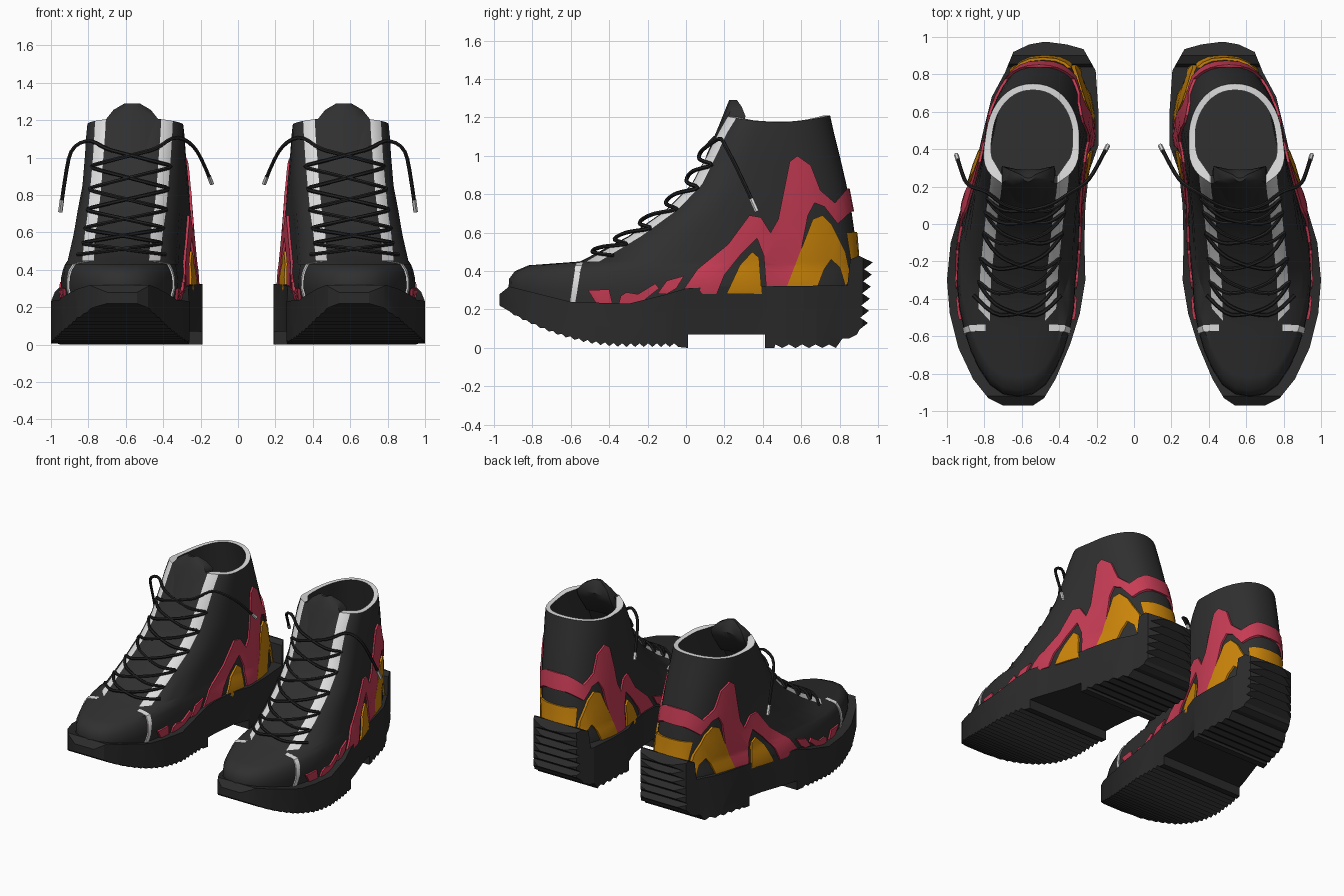
import bpy, bmesh, math

if "Cube" in bpy.data.objects:
    bpy.data.objects.remove(bpy.data.objects["Cube"])

def material(name, rgb):
    m = bpy.data.materials.new(name)
    m.diffuse_color = (*rgb, 1)
    m.use_nodes = True
    m.node_tree.nodes["Principled BSDF"].inputs["Base Color"].default_value = m.diffuse_color
    return m

BLACK = material("upper charcoal", (0.029, 0.029, 0.029))
RUBBER = material("sole rubber", (0.024, 0.024, 0.024))
LACE = material("lace black", (0.016, 0.016, 0.016))
WHITE = material("trim white", (0.74, 0.74, 0.74))
PINK = material("flame pink", (0.57, 0.045, 0.09))
ORANGE = material("flame orange", (0.60, 0.235, 0.003))

def table(rows, t):
    """Linear lookup: first column is the key."""
    if t <= rows[0][0]:
        return rows[0][1:]
    for a, b in zip(rows, rows[1:]):
        if t <= b[0]:
            f = (t - a[0]) / (b[0] - a[0])
            return [p + (q - p) * f for p, q in zip(a[1:], b[1:])]
    return rows[-1][1:]

def finish(name, bm, mats, smooth=None):
    bmesh.ops.recalc_face_normals(bm, faces=bm.faces)
    me = bpy.data.meshes.new(name)
    bm.to_mesh(me)
    bm.free()
    ob = bpy.data.objects.new(name, me)
    bpy.context.collection.objects.link(ob)
    for m in mats:
        me.materials.append(m)
    if smooth:
        shade(ob, smooth)
    return ob

def activate(ob):
    bpy.ops.object.select_all(action='DESELECT')
    ob.select_set(True)
    bpy.context.view_layer.objects.active = ob

def shade(ob, deg):
    activate(ob)
    bpy.ops.object.shade_smooth_by_angle(angle=math.radians(deg))

def skin(rings, rule=None):
    """Closed skin over rings; rule(row, column) picks the material."""
    bm = bmesh.new()
    vs = [[bm.verts.new(p) for p in r] for r in rings]
    n = len(vs[0])
    for i in range(len(vs) - 1):
        for j in range(n):
            k = (j + 1) % n
            f = bm.faces.new((vs[i][j], vs[i][k], vs[i + 1][k], vs[i + 1][j]))
            if rule:
                f.material_index = rule(i, j)
    bm.faces.new(vs[0])
    bm.faces.new(vs[-1])
    return bm

def prism(polys, axis, spans):
    """Extrude flat polygons along x (points are y,z) or z (points are x,y)."""
    bm = bmesh.new()
    for poly in polys:
        for span in spans:
            ends = [[bm.verts.new((h, *p) if axis == 'x' else (*p, h)) for p in poly] for h in span]
            n = len(poly)
            bm.faces.new(ends[0])
            bm.faces.new(ends[1])
            for j in range(n):
                k = (j + 1) % n
                bm.faces.new((ends[0][j], ends[0][k], ends[1][k], ends[1][j]))
    return bm

def boolean(ob, cutter, op):
    mod = ob.modifiers.new(op, 'BOOLEAN')
    mod.operation, mod.object, mod.solver = op, cutter, 'EXACT'
    activate(ob)
    bpy.ops.object.modifier_apply(modifier=mod.name)

# Upper: height, front y, back y, half width, front and back squareness
ROWS = [(0.18, -0.88, 0.87, 0.30, 2.4, 2.9), (0.30, -0.925, 0.905, 0.318, 2.4, 2.9),
        (0.36, -0.92, 0.90, 0.315, 2.4, 2.9), (0.40, -0.89, 0.90, 0.308, 2.4, 2.9),
        (0.43, -0.82, 0.895, 0.30, 2.5, 2.9), (0.45, -0.55, 0.89, 0.293, 3.0, 2.8),
        (0.58, -0.32, 0.88, 0.28, 3.2, 2.7), (0.72, -0.12, 0.86, 0.272, 3.2, 2.6),
        (0.85, 0.01, 0.835, 0.265, 3.2, 2.5), (1.0, 0.09, 0.80, 0.26, 3.2, 2.4),
        (1.12, 0.15, 0.77, 0.255, 3.2, 2.3), (1.19, 0.20, 0.75, 0.25, 3.2, 2.2)]
CENTRE = [(-0.95, 0.62), (-0.3, 0.63), (0.1, 0.60), (0.3, 0.552), (0.5, 0.495), (0.95, 0.465)]
FRONT_X = (0.0, 0.08, 0.148, 0.208)   # tongue, tongue edge, eyelet strip
ARC = 15

def centre(y, z):
    c = table(CENTRE, y)[0]
    return c + (0.555 - c) * 0.8 * min(1, max(0, (z - 0.4) / 0.8))

def front_y(z, x):
    yf, yb, w, p, _ = table(ROWS, z)
    return (yf + yb) / 2 - (yb - yf) / 2 * (1 - min(1, abs(x) / w) ** p) ** (1 / p)

def ring(z, g=0.0):
    yf, yb, w, pf, pb = table(ROWS, z)
    yf, yb, w = yf - g, yb + g, w + g
    ym, ry = (yf + yb) / 2, (yb - yf) / 2
    angles = [math.asin((x / w) ** (pf / 2)) for x in FRONT_X]
    angles += [angles[-1] + (math.pi - angles[-1]) * k / ARC for k in range(1, ARC + 1)]
    half = []
    for i, a in enumerate(angles):
        p = pf if a < math.pi / 2 else pb
        x = w * abs(math.sin(a)) ** (2 / p)
        cy = -math.copysign(abs(math.cos(a)) ** (2 / p), math.cos(a))
        y = ym + ry * cy
        if i > 3:
            x *= 1 - 0.09 * cy * min(1, (i - 3) / 3)
        if i < 2 and z > 0.46:
            y += 0.018                                # tongue sits back
        zz = z + (0.035 * cy * cy - 0.015 if z > 1.15 else 0)
        half.append((x, y, zz))
    pts = half + [(-x, y, zz) for x, y, zz in half[-2:0:-1]]
    return [(centre(y, zz) + x, y, zz) for x, y, zz in pts]

N = 2 * (len(FRONT_X) + ARC - 1)
def upper_rule(i, j):
    tongue = j in (0, 1, N - 1, N - 2)
    strip = j in (2, N - 3) and 5 <= i < len(ROWS) - 1
    rim = i == len(ROWS) - 1 and not tongue
    return 1 if strip or rim else 0

zs = [r[0] for r in ROWS]
parts = [finish("boot_upper", skin([ring(z) for z in zs] + [ring(1.19, -0.034), ring(0.85, -0.036)],
                                   upper_rule), [BLACK, WHITE], 40)]

# Tongue top rising out of the collar: height, y, half width, thickness
rings = []
for z, y, w, t in [(1.0, 0.105, 0.14, 0.06), (1.15, 0.168, 0.145, 0.10), (1.205, 0.19, 0.14, 0.10),
                   (1.255, 0.21, 0.10, 0.06), (1.29, 0.225, 0.04, 0.02)]:
    us = [-1, -0.5, 0, 0.5, 1]
    rings.append([(0.566 + u * w, y + 0.03 * u * u, z) for u in us] +
                 [(0.566 + u * w, y + t + 0.02 * u * u, z) for u in us[::-1]])
parts.append(finish("tongue", skin(rings), [BLACK], 40))

# Flame overlays and toe stripe: side shapes cut out of a thin shell round the upper
def patch(name, polys, mat, g, spans=((-0.2, 1.4),)):
    ob = finish(name, prism(polys, 'x', spans), [mat])
    outer = finish("outer_shell", skin([ring(z, g) for z in zs]), [mat])
    inner = finish("inner_shell", skin([ring(z, -0.012) for z in zs]), [mat])
    boolean(outer, inner, 'DIFFERENCE')
    boolean(ob, outer, 'INTERSECT')
    for h in (outer, inner):
        bpy.data.objects.remove(h)
    shade(ob, 30)
    parts.append(ob)

patch("pink_flames", [
    [(-0.03, 0.28), (0.06, 0.41), (0.22, 0.54), (0.33, 0.69), (0.39, 0.68), (0.44, 0.60), (0.48, 0.67),
     (0.54, 0.97), (0.58, 1.0), (0.65, 0.95), (0.70, 0.82), (0.775, 0.755), (0.84, 0.83), (0.98, 0.83),
     (0.98, 0.72), (0.86, 0.71), (0.79, 0.645), (0.72, 0.735), (0.67, 0.755), (0.635, 0.69),
     (0.59, 0.46), (0.51, 0.28), (0.42, 0.28), (0.405, 0.48), (0.37, 0.57), (0.28, 0.48), (0.2, 0.38),
     (0.16, 0.28)],
    [(-0.51, 0.30), (-0.40, 0.305), (-0.38, 0.22), (-0.46, 0.22)],
    [(-0.35, 0.23), (-0.34, 0.27), (-0.31, 0.29), (-0.25, 0.28), (-0.16, 0.335), (-0.14, 0.31),
     (-0.24, 0.23)],
    [(-0.15, 0.28), (-0.10, 0.35), (-0.01, 0.375), (-0.05, 0.31), (-0.1, 0.28)]], PINK, 0.013)
patch("orange_flames", [
    [(0.21, 0.28), (0.28, 0.43), (0.345, 0.50), (0.38, 0.47), (0.395, 0.28)],
    [(0.51, 0.28), (0.61, 0.54), (0.66, 0.67), (0.71, 0.69), (0.76, 0.64), (0.83, 0.50), (0.86, 0.36),
     (0.83, 0.32), (0.80, 0.42), (0.755, 0.46), (0.72, 0.41), (0.67, 0.28)],
    [(0.86, 0.44), (0.835, 0.60), (0.98, 0.61), (0.98, 0.40), (0.88, 0.38)]], ORANGE, 0.014)
patch("toe_stripe", [[(-0.565, 0.47), (-0.53, 0.47), (-0.548, 0.41), (-0.58, 0.21), (-0.61, 0.21),
                      (-0.58, 0.41)]], WHITE, 0.007, ((-0.2, 0.455), (0.795, 1.4)))

# Sole: plan outline crossed with a toothed side profile
outline = [(0.70, -0.97), (0.78, -0.93), (0.86, -0.83), (0.94, -0.66), (0.985, -0.48), (1.0, -0.3),
           (0.98, -0.1), (0.92, 0.1), (0.85, 0.3), (0.805, 0.5), (0.76, 0.68), (0.69, 0.81),
           (0.645, 0.92), (0.56, 0.96), (0.475, 0.975), (0.36, 0.96), (0.27, 0.935), (0.205, 0.82),
           (0.19, 0.6), (0.19, 0.42), (0.24, 0.28), (0.26, 0.1), (0.265, -0.1), (0.26, -0.3),
           (0.29, -0.48), (0.34, -0.64), (0.42, -0.83), (0.48, -0.93), (0.54, -0.97)]
side = [(-0.97, 0.28), (-0.92, 0.32), (-0.8, 0.29), (-0.6, 0.24), (-0.3, 0.23), (-0.1, 0.28),
        (0.0, 0.31), (0.2, 0.32), (0.84, 0.325), (0.855, 0.46), (0.90, 0.48)]
for i in range(6):                                    # heel teeth
    z, y = 0.445 - 0.063 * i, 0.972 - 0.005 * i
    side += [(y, z), (y - 0.045, z - 0.035)]
side.append((0.89, 0.07))
for i in range(6):                                    # heel tread
    y = 0.85 - 0.07 * i
    side += [(y, 0.05 if i == 0 else 0.0), (y - 0.035, 0.05 if i == 0 else 0.018)]
side += [(0.46, 0.0), (0.41, 0.0), (0.41, 0.07), (0.01, 0.07), (0.01, 0.0)]
for i in range(20):                                   # forefoot tread
    y = -0.04 - 0.045 * i
    b = 0.18 * (max(0, -0.3 - y) / 0.62) ** 2
    side += [(y, b + 0.005), (y - 0.022, b + 0.024)]
side.append((-0.97, 0.22))
sole = finish("sole", prism([outline], 'z', [(-0.1, 0.6)]), [RUBBER])
cutter = finish("side_profile", prism([side], 'x', [(0.0, 1.2)]), [RUBBER])
boolean(sole, cutter, 'INTERSECT')
bpy.data.objects.remove(cutter)
shade(sole, 25)
parts.append(sole)

# Laces
def cord(name, pts, r, mat):
    cu = bpy.data.curves.new(name, 'CURVE')
    cu.dimensions, cu.bevel_depth, cu.bevel_resolution = '3D', r, 1
    cu.resolution_u, cu.use_fill_caps = 3, True
    sp = cu.splines.new('NURBS')
    sp.points.add(len(pts) - 1)
    for p, co in zip(sp.points, pts):
        p.co = (*co, 1)
    sp.order_u, sp.use_endpoint_u = min(3, len(pts)), True
    cu.materials.append(mat)
    ob = bpy.data.objects.new(name, cu)
    bpy.context.collection.objects.link(ob)
    activate(ob)
    bpy.ops.object.convert(target='MESH')
    shade(bpy.context.object, 50)
    parts.append(bpy.context.object)

nodes = [0.47, 0.53, 0.61, 0.71, 0.82, 0.94, 1.06]
loose = {1: [(0.79, 0.18, 1.10), (0.89, 0.2, 1.06), (0.92, 0.27, 0.93), (0.95, 0.37, 0.71)],
         -1: [(0.34, 0.17, 1.12), (0.25, 0.22, 1.08), (0.19, 0.32, 0.99), (0.14, 0.42, 0.86)]}
for s, name in ((1, "outer"), (-1, "inner")):
    pts, sign = [], s
    for a, b in zip(nodes, nodes[1:]):
        for f in (0, 0.2, 0.4, 0.6, 0.8):
            z, off = a + (b - a) * f, sign * 0.235 * (1 - 2 * f)
            y = front_y(z, off) - 0.018
            pts.append((centre(y, z) + off, y, z + 0.012))
        sign = -sign
    cord(name + "_lace", pts + loose[sign], 0.0105, LACE)
    (x0, y0, z0), (x1, y1, z1) = loose[s][-2:]
    cord(name + "_lace_tip", [(x1 + (x0 - x1) * f, y1 + (y0 - y1) * f, z1 + (z0 - z1) * f)
                              for f in (0.3, 0.0)], 0.0125, WHITE)

# Second boot
for ob in parts:
    ob.modifiers.new("pair", 'MIRROR').use_mirror_merge = False
